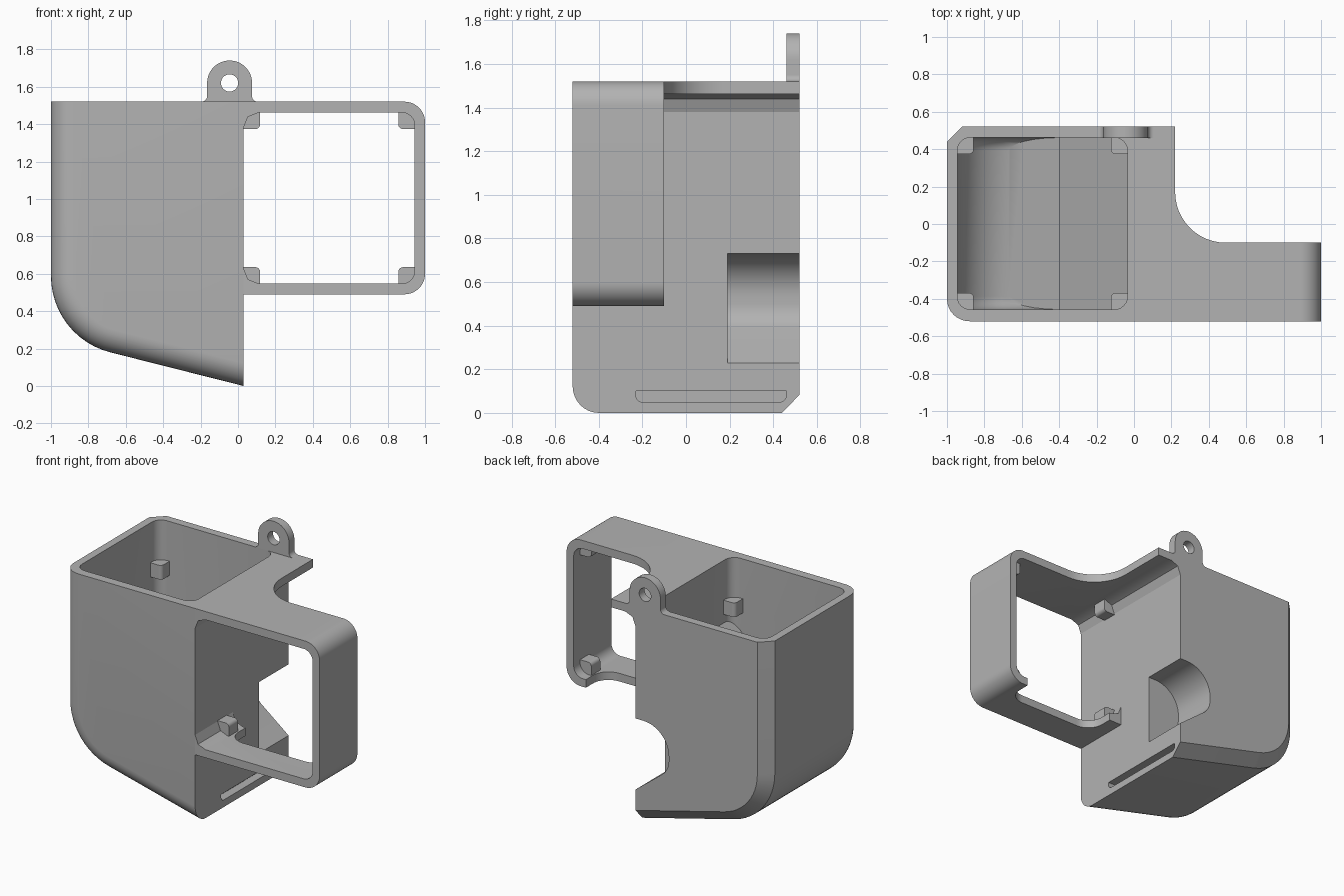
import bpy, bmesh, math
from mathutils import Vector

if "Cube" in bpy.data.objects:
    bpy.data.objects.remove(bpy.data.objects["Cube"])

grey = bpy.data.materials.new("plain grey")
grey.use_nodes = True
grey.diffuse_color = (0.45, 0.45, 0.45, 1)
grey.node_tree.nodes["Principled BSDF"].inputs["Base Color"].default_value = grey.diffuse_color


def rounded(corners, steps=12):
    """Outline from (u, v) or (u, v, radius) corners."""
    out = []
    for i, c in enumerate(corners):
        p = Vector(c[:2])
        if len(c) < 3:
            out.append(p)
            continue
        u = (Vector(corners[i - 1][:2]) - p).normalized()
        v = (Vector(corners[(i + 1) % len(corners)][:2]) - p).normalized()
        half = u.angle(v) / 2
        mid = p + (u + v).normalized() * c[2] / math.sin(half)
        t = c[2] / math.tan(half)
        start, end = p + u * t - mid, p + v * t - mid
        a = math.atan2(start.y, start.x)
        sweep = math.atan2(start.x * end.y - start.y * end.x, start.dot(end))
        for k in range(steps + 1):
            w = a + sweep * k / steps
            out.append(mid + Vector((math.cos(w), math.sin(w))) * c[2])
    return out


def prism(name, corners, axis, lo, hi, bevels=()):
    """Extrude an outline along an axis; bevels are (edge test, size, segments)."""
    place = {"x": lambda p, d: (d, p.x, p.y),
             "y": lambda p, d: (p.x, d, p.y),
             "z": lambda p, d: (p.x, p.y, d)}[axis]
    bm = bmesh.new()
    pts = rounded(corners)
    ends = [[bm.verts.new(place(p, d)) for p in pts] for d in (lo, hi)]
    for ring in ends:
        bm.faces.new(ring)
    for i in range(len(pts)):
        bm.faces.new((ends[0][i - 1], ends[0][i], ends[1][i], ends[1][i - 1]))
    bmesh.ops.recalc_face_normals(bm, faces=bm.faces)
    for test, size, segments in bevels:
        edges = [e for e in bm.edges if test(e.verts[0].co, e.verts[1].co)]
        bmesh.ops.bevel(bm, geom=edges, offset=size, segments=segments,
                        profile=0.5, affect="EDGES", clamp_overlap=False)
    mesh = bpy.data.meshes.new(name)
    bm.to_mesh(mesh)
    bm.free()
    mesh.materials.append(grey)
    ob = bpy.data.objects.new(name, mesh)
    bpy.context.scene.collection.objects.link(ob)
    return ob


def cut(ob, cutters):
    """Subtract the cutters for good and delete them."""
    for c in cutters:
        m = ob.modifiers.new("cut", "BOOLEAN")
        m.operation, m.solver, m.object = "DIFFERENCE", "EXACT", c
    bpy.context.view_layer.update()
    dg = bpy.context.evaluated_depsgraph_get()
    mesh = bpy.data.meshes.new_from_object(ob.evaluated_get(dg))
    ob.modifiers.clear()
    ob.data = mesh
    for c in cutters:
        bpy.data.objects.remove(c)


WALL, TOP, FRONT, BACK = 0.03, 1.52, -0.52, 0.52


def on_profile(y):
    """Edges of one side outline, leaving out the inner wall and the top."""
    def test(a, b):
        return (abs(a.y - y) < 1e-4 and abs(b.y - y) < 1e-4
                and min(a.x, b.x) < WALL - 0.01 and min(a.z, b.z) < TOP - 0.01)
    return test


def cavity_sides(a, b):
    return abs(a.y - b.y) < 1e-4 and min(a.z, b.z) < 1.59 and (
        max(a.x, b.x) < -0.66 or min(a.x, b.x) > -0.04)


# Bin body: swept bottom, rounded front edge, chamfered back edge
body = prism("bin_body", [(-1, TOP), (-1, 0.26, 0.42), (WALL, 0), (WALL, TOP)],
             "y", FRONT, BACK,
             [(on_profile(FRONT), 0.12, 8), (on_profile(BACK), 0.08, 1)])
cavity = prism("cavity_cutter",
               [(-0.945, 1.6), (-0.945, 0.305, 0.365), (-0.4, 0.166), (-0.4, 0.72),
                (-0.035, 1.08), (-0.035, 1.6)],
               "y", -0.457, 0.462, [(cavity_sides, 0.07, 6)])
# Rounded side notch with a sloping floor, and the shallow slot
notch = prism("notch_cutter",
              [(0.1, 0.73), (-0.23, 0.73, 0.199), (-0.23, 0.431, 0.14), (0.1, 0.174)],
              "y", 0.19, 0.6)
slot = prism("slot_cutter", [(-0.23, 0.1), (-0.23, 0.05, 0.03), (0.46, 0.05, 0.03), (0.46, 0.1)],
             "x", -0.03, 0.1)
cut(body, [cavity, notch, slot])

# Open side frame, trimmed at the back by two plan shapes
frame = prism("side_frame",
              [(WALL, 0.49), (1, 0.49, 0.11), (1, TOP, 0.11), (WALL, TOP),
               (WALL, 1.462), (WALL + 0.0005, 1.3), (WALL + 0.0005, 1.3)][:4]
              + [(WALL, 1.38), (WALL + 0.023, 1.439), (WALL + 0.08, 1.462),
                 (0.945, 1.462, 0.07), (0.945, 0.547, 0.07),
                 (WALL + 0.08, 0.547), (WALL + 0.023, 0.57), (WALL, 0.63)],
              "y", FRONT, BACK)
upper = prism("upper_trim", [(0.22, 0.7), (0.22, -0.1, 0.27), (1.1, -0.1), (1.1, 0.7)],
              "z", 1.0, 1.6)
lower = prism("lower_trim",
              [(-0.1, 0.7), (-0.1, -0.1), (0.13, -0.1), (0.13, -0.3, 0.12),
               (0.85, -0.3, 0.12), (0.85, -0.1), (1.1, -0.1), (1.1, 0.7)],
              "z", 0.4, 1.0)
cut(frame, [upper, lower])

# Hanging lug with a round hole
lug = prism("hanging_lug",
            [(-0.195, TOP), (-0.165, TOP, 0.03), (-0.165, 1.74, 0.1195),
             (0.075, 1.74, 0.1195), (0.075, TOP, 0.03), (0.105, TOP)],
            "y", 0.46, BACK)
r = 0.046
hole = prism("hole_cutter", [(-0.045 + sx * r, 1.62 + sz * r, r * 0.999)
                             for sx, sz in ((-1, -1), (1, -1), (1, 1), (-1, 1))],
             "y", 0.4, 0.6)
cut(lug, [hole])


def pegs(name, axis, us, vs, lo, hi, size=0.088):
    """Four corner pegs, each rounded on its inward corner."""
    made = []
    for i, u in enumerate(us):
        for j, v in enumerate(vs):
            du, dv = size * (1 - 2 * i), size * (1 - 2 * j)
            made.append(prism(f"{name}_{2 * i + j + 1}",
                              [(u, v), (u + du, v), (u + du, v + dv, 0.025), (u, v + dv)],
                              axis, lo, hi))
    return made


parts = [body, frame, lug]
parts += pegs("frame_peg", "y", (WALL, 0.945), (0.547, 1.462), -0.27, -0.17)
parts += pegs("bin_peg", "z", (-0.945, -0.035), (-0.457, 0.462), 1.14, 1.24)

# Smooth curves, sharp edges
bpy.ops.object.select_all(action="DESELECT")
for ob in parts:
    ob.select_set(True)
bpy.context.view_layer.objects.active = body
bpy.ops.object.shade_smooth_by_angle(angle=math.radians(30))
